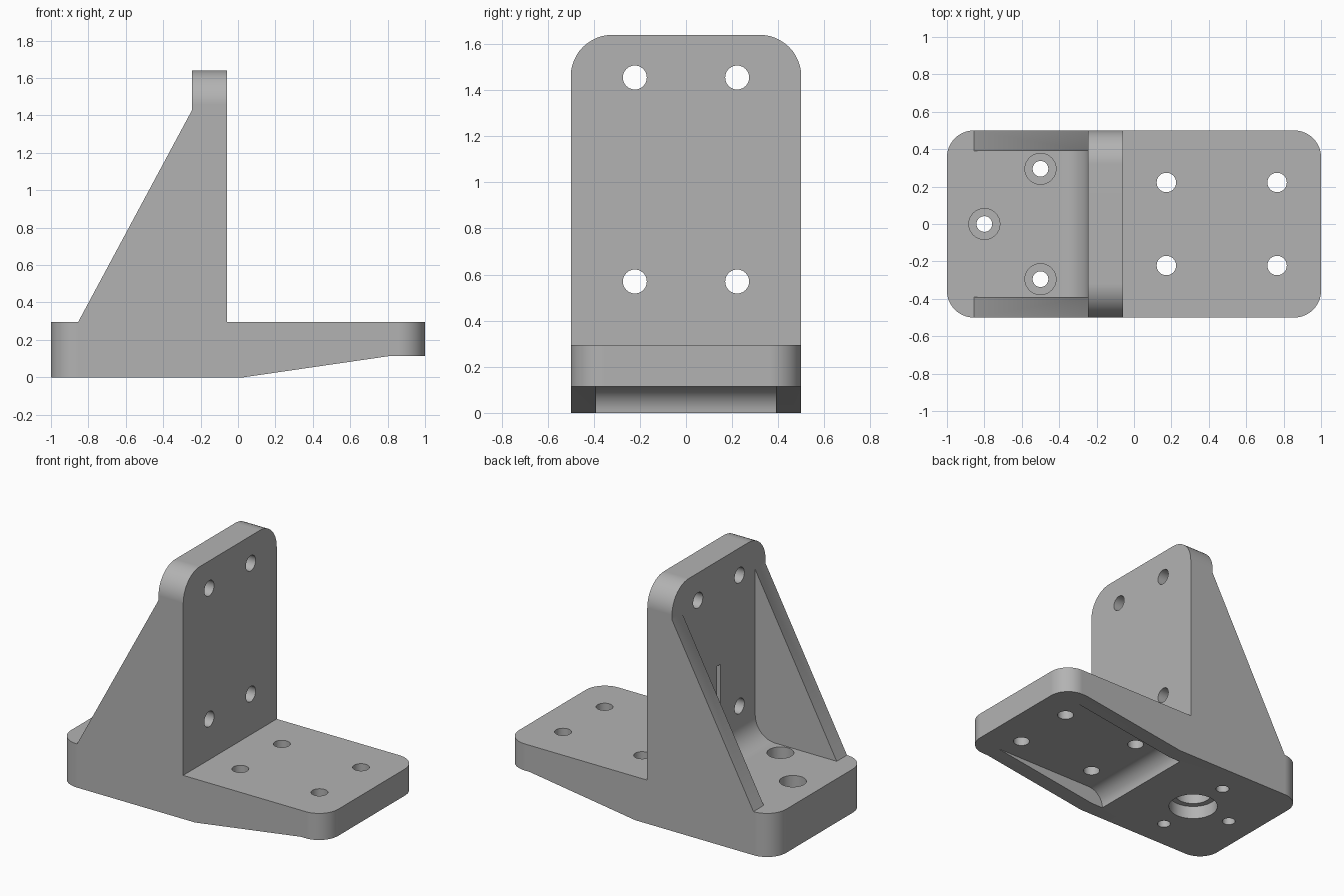
import bpy
import bmesh
import math
from mathutils import Matrix, Vector

if "Cube" in bpy.data.objects:
    bpy.data.objects.remove(bpy.data.objects["Cube"], do_unlink=True)

HALF = 0.5      # half width of the bracket
INNER = 0.39    # half width between the side ribs
TOP = 0.295     # top of the base plate
FRONT, BACK = -0.06, -0.245   # faces of the upright

steel = bpy.data.materials.new("plain_grey")
steel.use_nodes = True
grey = (0.45, 0.45, 0.45, 1)
steel.diffuse_color = grey
steel.node_tree.nodes["Principled BSDF"].inputs["Base Color"].default_value = grey


def link(name, bm):
    bmesh.ops.recalc_face_normals(bm, faces=bm.faces)
    mesh = bpy.data.meshes.new(name)
    bm.to_mesh(mesh)
    bm.free()
    mesh.materials.append(steel)
    ob = bpy.data.objects.new(name, mesh)
    bpy.context.collection.objects.link(ob)
    return ob


def side_prism(profile, half):
    """Extrude an x-z profile evenly to both sides of y = 0."""
    bm = bmesh.new()
    face = bm.faces.new([bm.verts.new((x, -half, z)) for x, z in profile])
    out = bmesh.ops.extrude_face_region(bm, geom=[face])["geom"]
    moved = [v for v in out if isinstance(v, bmesh.types.BMVert)]
    bmesh.ops.translate(bm, verts=moved, vec=(0, 2 * half, 0))
    return bm


def arc(cx, cz, r, start, end, steps=12):
    angles = [math.radians(start + (end - start) * i / steps) for i in range(steps + 1)]
    return [(cx + r * math.cos(a), cz + r * math.sin(a)) for a in angles]


def cut(name, bm):
    cutter = link(name, bm)
    cutter.hide_render = True
    mod = bracket.modifiers.new(name, "BOOLEAN")
    mod.operation, mod.solver, mod.object = "DIFFERENCE", "EXACT", cutter
    bpy.ops.object.modifier_apply(modifier=mod.name)
    bpy.data.objects.remove(cutter, do_unlink=True)


def drill(name, start, end, radius):
    a, b = Vector(start), Vector(end)
    turn = (b - a).to_track_quat("Z", "Y").to_matrix().to_4x4()
    bm = bmesh.new()
    bmesh.ops.create_cone(bm, cap_ends=True, segments=32, radius1=radius, radius2=radius,
                          depth=(b - a).length,
                          matrix=Matrix.Translation((a + b) / 2) @ turn)
    cut(name, bm)


# Solid body from its side outline, with rounded plate and upright corners
bm = side_prism([(-1, 0), (0.03, 0), (0.82, 0.115), (1, 0.115), (1, TOP), (FRONT, TOP),
                 (FRONT, 1.64), (BACK, 1.64), (BACK, 1.43), (-0.855, TOP), (-1, TOP)], HALF)


def round_edges(rule, radius):
    edges = [e for e in bm.edges if rule(*(v.co for v in e.verts))]
    bmesh.ops.bevel(bm, geom=edges, offset=radius, segments=12, profile=0.5,
                    affect="EDGES")


round_edges(lambda a, b: abs(a.x) > 0.99 and abs(a.x - b.x) < 0.01
            and abs(a.y - b.y) < 0.01, 0.143)
round_edges(lambda a, b: min(a.z, b.z) > 1.6 and abs(a.y - b.y) < 0.01, 0.18)
bracket = link("angle_bracket", bm)
bpy.context.view_layer.objects.active = bracket
bracket.select_set(True)

# Space between the side ribs, filleted into the upright
r = 0.15
cut("rib_gap", side_prism([(-0.855, TOP)] + arc(BACK - r, TOP + r, r, -90, 0)
                          + [(BACK, 1.43), (-0.4, 1.5), (-1, 0.4)], INNER))

# Underside pocket with a curved inner end
r = 0.115
cut("underside_pocket", side_prism([(FRONT, -0.05)] + arc(FRONT + r, 0, r, 180, 90)
                                   + [(0.82, r), (0.82, -0.05)], INNER))

# Mounting holes in the plate and the upright
for y in (-0.222, 0.222):
    for x in (0.173, 0.765):
        drill("plate_hole", (x, y, -0.1), (x, y, 0.4), 0.052)
    for z in (0.57, 1.455):
        drill("upright_hole", (-0.35, y, z), (0.05, y, z), 0.052)

# Counterbored screw holes
for x, y in ((-0.5, 0.295), (-0.5, -0.295), (-0.8, 0)):
    drill("screw_hole", (x, y, -0.1), (x, y, 0.4), 0.042)
    drill("screw_counterbore", (x, y, 0.15), (x, y, 0.4), 0.083)

# Stepped blind bore underneath
drill("bore", (-0.5, 0, -0.1), (-0.5, 0, 0.09), 0.157)
drill("inner_bore", (-0.5, 0, -0.1), (-0.5, 0, 0.24), 0.118)

# Narrow blind slot in the back of the upright
cut("slot", side_prism([(-0.3, 0.6), (-0.185, 0.6), (-0.185, 0.93), (-0.3, 0.93)], 0.02))

bpy.ops.object.shade_smooth_by_angle(angle=math.radians(30))
normals = bracket.modifiers.new("weighted_normals", "WEIGHTED_NORMAL")
normals.keep_sharp = True
